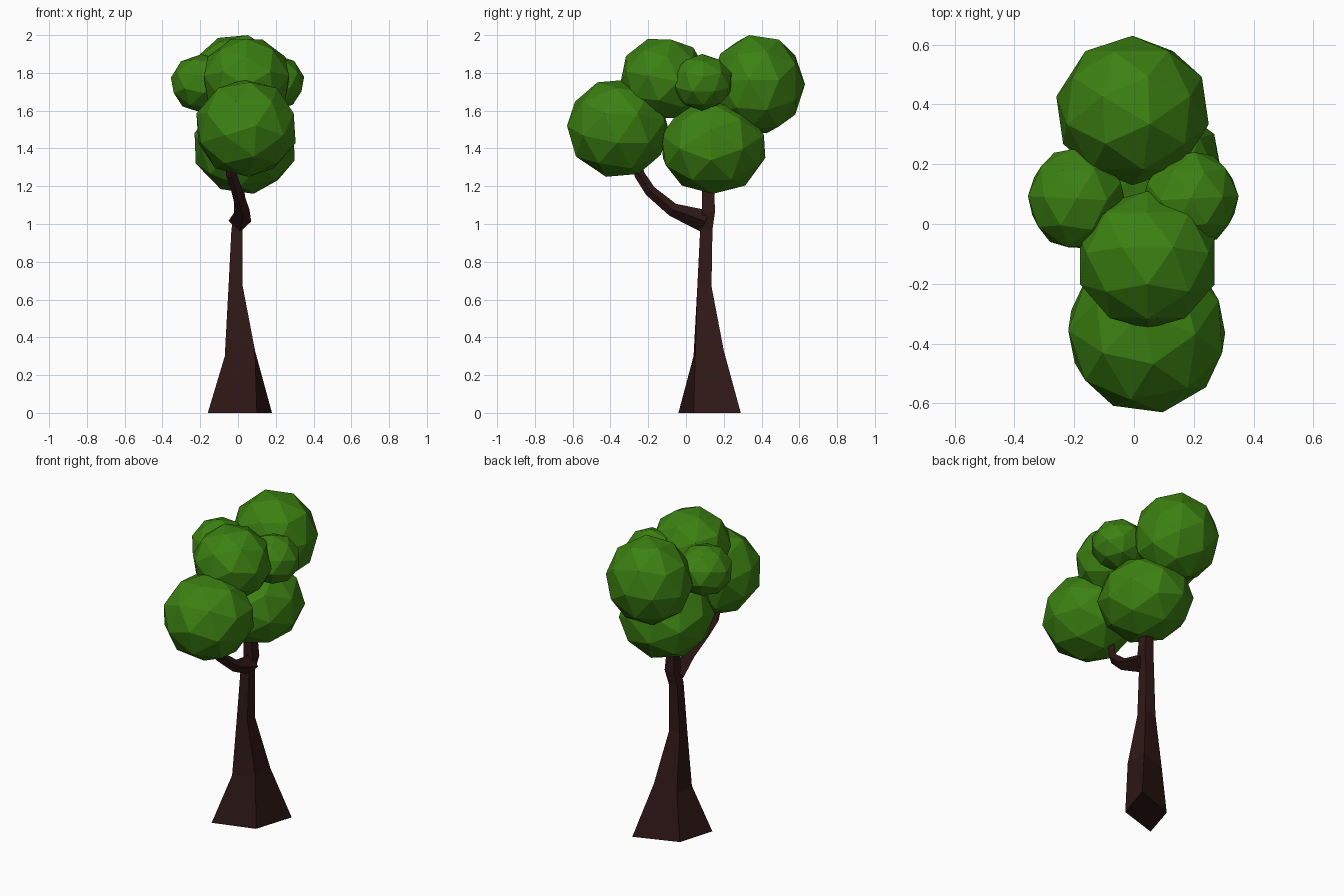
import bpy, bmesh, math
from mathutils import Vector, Matrix

if "Cube" in bpy.data.objects:
    bpy.data.objects.remove(bpy.data.objects["Cube"])


def material(name, rgb):
    m = bpy.data.materials.new(name)
    m.diffuse_color = (*rgb, 1)
    m.use_nodes = True
    m.node_tree.nodes["Principled BSDF"].inputs["Base Color"].default_value = m.diffuse_color
    return m


LEAF = material("leaf_green", (0.045, 0.22, 0.006))
BARK = material("bark_brown", (0.03, 0.0095, 0.0085))


def finish(bm, name, mat):
    bmesh.ops.recalc_face_normals(bm, faces=bm.faces)
    me = bpy.data.meshes.new(name)
    bm.to_mesh(me)
    bm.free()
    me.materials.append(mat)
    ob = bpy.data.objects.new(name, me)
    bpy.context.collection.objects.link(ob)
    return ob


def ball_points():
    """Sixty-sided ball: icosahedron corners plus its face centres."""
    bm = bmesh.new()
    bmesh.ops.create_icosphere(bm, subdivisions=1, radius=1)
    centres = [f.calc_center_median().normalized() for f in bm.faces]
    pts = [v.co.normalized() for v in bm.verts] + centres
    bm.free()
    top = max(centres, key=lambda c: c.z)
    turn = Matrix.Rotation(-math.atan2(top.y, top.x), 3, 'Z')
    return [turn @ p for p in pts]


BALL = ball_points()


def leaf_clump(name, lo, hi, axis, spoke):
    """Ball with a five-fold corner along axis, fitted to the box lo..hi."""
    z = Vector(axis).normalized()
    x = Vector(spoke)
    x = (x - z * x.dot(z)).normalized()
    rot = Matrix((x, z.cross(x), z)).transposed()
    pts = [rot @ p for p in BALL]
    for i in range(3):
        a, b = min(p[i] for p in pts), max(p[i] for p in pts)
        for p in pts:
            p[i] = lo[i] + (p[i] - a) / (b - a) * (hi[i] - lo[i])
    bm = bmesh.new()
    for p in pts:
        bm.verts.new(p)
    bmesh.ops.convex_hull(bm, input=bm.verts)
    finish(bm, name, LEAF)


def loft(name, rings):
    """Skin a list of four-cornered rings and cap both ends."""
    bm = bmesh.new()
    loops = [[bm.verts.new(p) for p in r] for r in rings]
    for a, b in zip(loops, loops[1:]):
        for i in range(4):
            j = (i + 1) % 4
            bm.faces.new((a[i], a[j], b[j], b[i]))
    bm.faces.new(loops[0][::-1])
    bm.faces.new(loops[-1])
    finish(bm, name, BARK)


# Trunk: skewed flared foot, then narrowing box sections
foot = [(-0.16, -0.04, 0), (0.10, 0.04, 0), (0.18, 0.29, 0), (-0.09, 0.19, 0)]
knee = [(-0.07, 0.04, 0.30), (0.09, 0.05, 0.33), (0.09, 0.20, 0.33), (-0.06, 0.18, 0.30)]
sections = [(0.67, -0.05, 0.025, 0.06, 0.135), (0.97, -0.035, 0.025, 0.075, 0.14),
            (1.06, -0.02, 0.045, 0.085, 0.153), (1.22, -0.02, 0.03, 0.085, 0.15),
            (1.40, -0.01, 0.03, 0.10, 0.14)]
loft("trunk", [foot, knee] + [[(x0, y0, z), (x1, y0, z), (x1, y1, z), (x0, y1, z)]
                              for z, x0, x1, y0, y1 in sections])

# Side branch reaching forward into the front clump
path = [(0.01, 0.10, 1.015, 0.06), (0.025, -0.07, 1.075, 0.036), (-0.005, -0.19, 1.175, 0.03),
        (-0.035, -0.245, 1.26, 0.028), (-0.05, -0.27, 1.36, 0.02)]
centre = [Vector(p[:3]) for p in path]
rings = []
for i, c in enumerate(centre):
    t = (centre[min(i + 1, len(path) - 1)] - centre[max(i - 1, 0)]).normalized()
    side = t.cross(Vector((0, -0.7, 0.7))).normalized() if i < 0 else Vector((1, 0, 0))
    side = (side - t * side.dot(t)).normalized()
    up = t.cross(side)
    r = path[i][3]
    rings.append([c + side * r, c + up * r, c - side * r, c - up * r])
loft("branch", rings)

# Foliage clumps
leaf_clump("front_foliage", (-0.22, -0.63, 1.25), (0.305, -0.09, 1.765), (0.2, -1, 0.05), (0, 0, -1))
leaf_clump("lower_foliage", (-0.23, -0.13, 1.16), (0.30, 0.42, 1.66), (1, -0.05, -0.3), (0, 0, 1))
leaf_clump("upper_foliage", (-0.18, -0.35, 1.56), (0.27, 0.11, 1.98), (0, -0.35, 0.93), (0, -1, 0))
leaf_clump("back_foliage", (-0.26, 0.13, 1.48), (0.25, 0.63, 2.0), (0.2, 0.45, 0.87), (0, -1, 0))
leaf_clump("left_foliage", (-0.355, -0.08, 1.59), (-0.03, 0.25, 1.90), (-1, 0.05, 0.2), (0, 0, 1))
leaf_clump("right_foliage", (0.03, -0.07, 1.60), (0.35, 0.24, 1.90), (1, 0.05, 0.2), (0, 0, 1))
